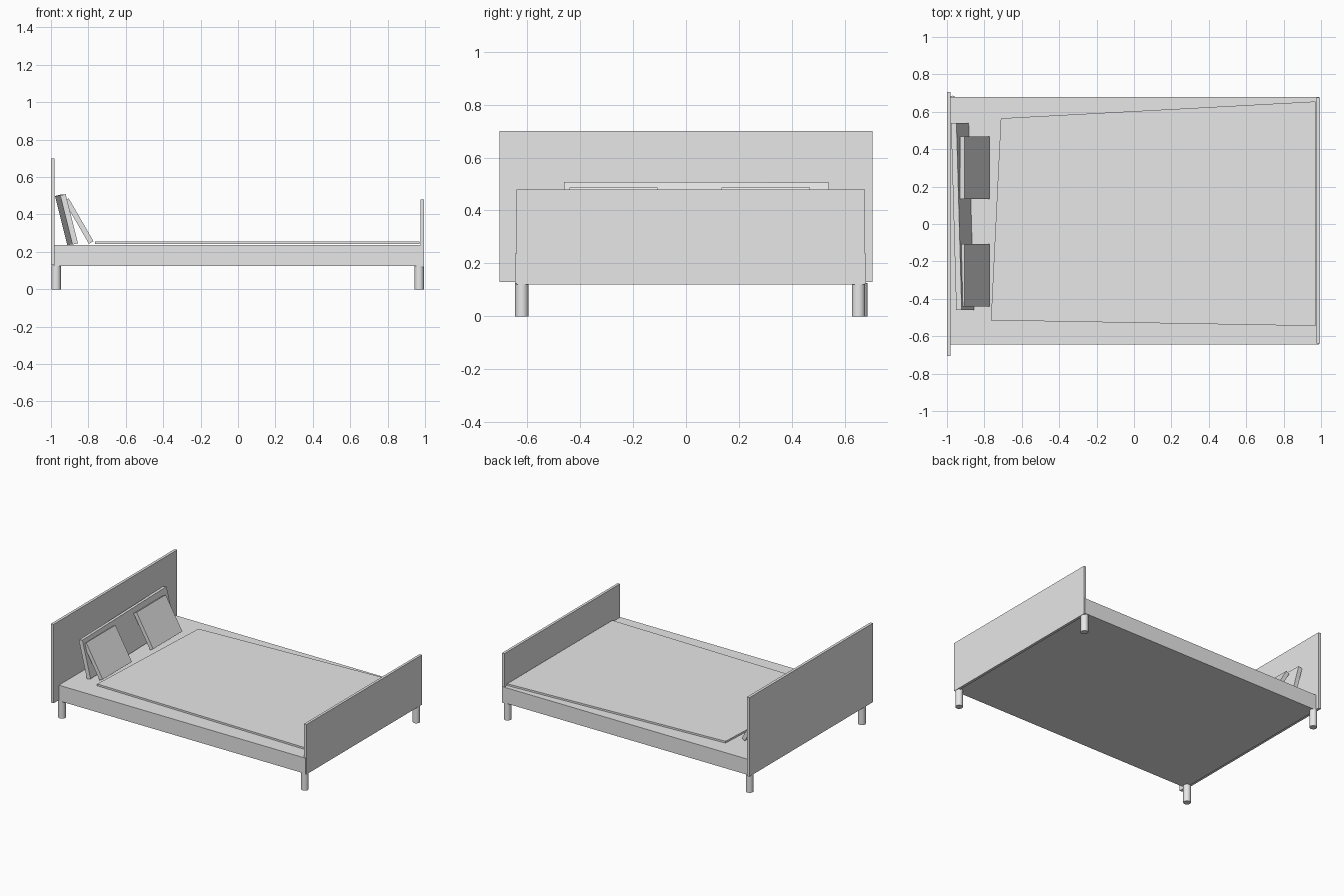
import bpy, bmesh
from math import sin, cos, radians
from mathutils import Vector

cube = bpy.data.objects.get("Cube")
if cube:
    bpy.data.objects.remove(cube, do_unlink=True)

# One plain grey for the whole bed
grey = bpy.data.materials.new("plain grey")
grey.use_nodes = True
grey.diffuse_color = (0.8, 0.8, 0.8, 1)
grey.node_tree.nodes["Principled BSDF"].inputs["Base Color"].default_value = (0.8, 0.8, 0.8, 1)


def prism(name, outline, sweep):
    """Sweep a closed flat outline along a vector."""
    bm = bmesh.new()
    face = bm.faces.new([bm.verts.new(p) for p in outline])
    result = bmesh.ops.extrude_face_region(bm, geom=[face], use_keep_orig=True)
    moved = [g for g in result["geom"] if isinstance(g, bmesh.types.BMVert)]
    bmesh.ops.translate(bm, verts=moved, vec=sweep)
    bmesh.ops.recalc_face_normals(bm, faces=bm.faces)
    mesh = bpy.data.meshes.new(name)
    bm.to_mesh(mesh)
    bm.free()
    mesh.materials.append(grey)
    obj = bpy.data.objects.new(name, mesh)
    bpy.context.collection.objects.link(obj)
    return obj


def box(name, x, y, z):
    outline = [(x[0], y[0], z[0]), (x[1], y[0], z[0]), (x[1], y[1], z[0]), (x[0], y[1], z[0])]
    return prism(name, outline, (0, 0, z[1] - z[0]))


def leaning_cushion(name, foot, lean, height, depth, sweep):
    """Flat cushion tipped back towards the headboard; foot is its lower back corner."""
    a = radians(lean)
    foot = Vector(foot)
    up = Vector((-sin(a), 0, cos(a))) * height
    out = Vector((cos(a), 0, sin(a))) * depth
    return prism(name, [foot, foot + out, foot + out + up, foot + up], sweep)


# Frame and end boards
box("mattress_base", (-0.98, 0.99), (-0.645, 0.68), (0.125, 0.238))
box("headboard", (-1.0, -0.98), (-0.705, 0.705), (0.13, 0.70))
box("footboard", (0.976, 0.995), (-0.64, 0.677), (0.12, 0.48))

# Blanket lying slightly askew
prism("blanket", [(-0.765, -0.515, 0.242), (0.97, -0.545, 0.242),
                  (0.97, 0.655, 0.242), (-0.712, 0.565, 0.242)], (0, 0, 0.013))

# Long pillow, a little turned, and two small cushions in front of it
leaning_cushion("long_pillow", (-0.913, 0.54, 0.237), 14, 0.27, 0.03, (0.028, -1.0, 0.002))
for side, y in (("left", 0.135), ("right", -0.44)):
    leaning_cushion(side + "_cushion", (-0.797, y, 0.243), 30, 0.265, 0.028, (0, 0.333, 0))

# Round legs
for name, x, y in (("front_head", -0.972, -0.62), ("back_head", -0.972, 0.661),
                   ("front_foot", 0.969, -0.62), ("back_foot", 0.969, 0.652)):
    bpy.ops.mesh.primitive_cylinder_add(vertices=20, radius=0.025, depth=0.127,
                                        location=(x, y, 0.0635))
    leg = bpy.context.object
    leg.name = name + "_leg"
    leg.data.materials.append(grey)
    bpy.ops.object.shade_smooth_by_angle()
